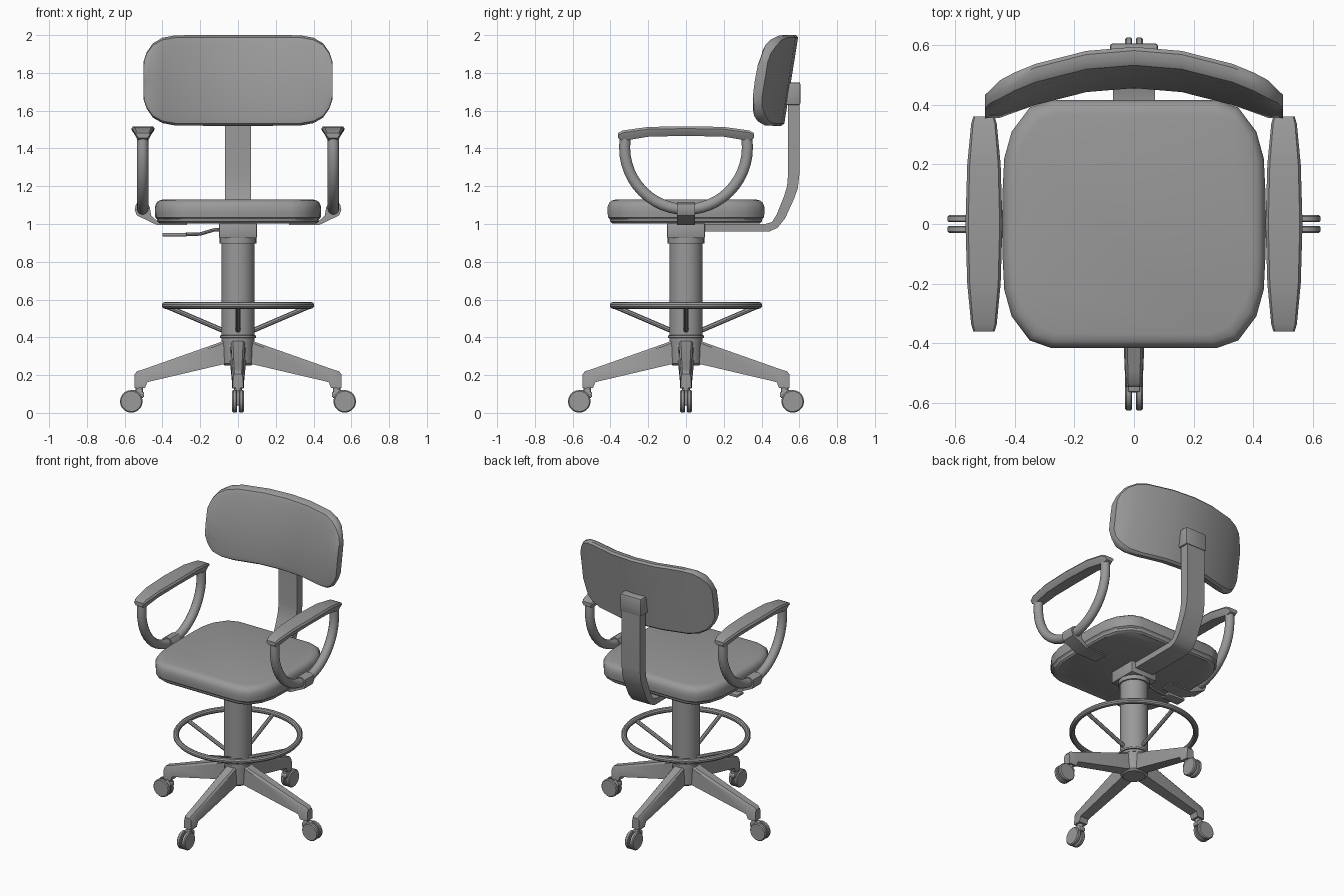
import bpy, bmesh, math
from mathutils import Vector, Matrix

cube = bpy.data.objects.get("Cube")
if cube:
    bpy.data.objects.remove(cube, do_unlink=True)

grey = bpy.data.materials.new("mid grey")
grey.use_nodes = True
colour = (0.32, 0.32, 0.32, 1)
grey.diffuse_color = colour
for node in grey.node_tree.nodes:
    if node.type == 'BSDF_PRINCIPLED':
        node.inputs["Base Color"].default_value = colour


def finish(bm, name, bevel=0.0, matrix=None):
    """Turn a bmesh into a smooth-by-angle object."""
    bmesh.ops.recalc_face_normals(bm, faces=bm.faces)
    if bevel:
        sharp = [e for e in bm.edges if e.calc_face_angle(0) > 0.6]
        bmesh.ops.bevel(bm, geom=sharp, offset=bevel, segments=2,
                        profile=0.5, affect='EDGES', clamp_overlap=True)
    if matrix:
        bm.transform(matrix)
    mesh = bpy.data.meshes.new(name)
    bm.to_mesh(mesh)
    bm.free()
    mesh.materials.append(grey)
    mesh.shade_smooth()
    mesh.set_sharp_from_angle(angle=math.radians(35))
    obj = bpy.data.objects.new(name, mesh)
    bpy.context.collection.objects.link(obj)
    return obj


def loft(name, rings, bevel=0.0, matrix=None, closed=False):
    """Skin a list of equal-sized rings of points."""
    bm = bmesh.new()
    loops = [[bm.verts.new(p) for p in ring] for ring in rings]
    pairs = list(zip(loops, loops[1:]))
    if closed:
        pairs.append((loops[-1], loops[0]))
    else:
        bm.faces.new(loops[0])
        bm.faces.new(loops[-1])
    n = len(loops[0])
    for a, b in pairs:
        for i in range(n):
            j = (i + 1) % n
            bm.faces.new((a[i], a[j], b[j], b[i]))
    return finish(bm, name, bevel, matrix)


def box(name, x, y, z, bevel=0.0, matrix=None):
    rings = [[(x[0], y[0], h), (x[1], y[0], h), (x[1], y[1], h), (x[0], y[1], h)] for h in z]
    return loft(name, rings, bevel, matrix)


def lathe(name, profile, sides=32, matrix=None):
    """Stack circles given as (radius, height)."""
    angles = [math.tau * i / sides for i in range(sides)]
    rings = [[(r * math.cos(a), r * math.sin(a), z) for a in angles] for r, z in profile]
    return loft(name, rings, matrix=matrix)


def tube(name, path, radius, sides=12, side_axis=(0, 1, 0), closed=False, matrix=None):
    """Round bar along a planar path; side_axis is the normal of its plane."""
    pts = [Vector(p) for p in path]
    side = Vector(side_axis)
    rings = []
    for i, p in enumerate(pts):
        if closed:
            t = pts[(i + 1) % len(pts)] - pts[i - 1]
        else:
            t = pts[min(i + 1, len(pts) - 1)] - pts[max(i - 1, 0)]
        up = t.normalized().cross(side)
        rings.append([p + radius * (math.cos(a) * side + math.sin(a) * up)
                      for a in (math.tau * k / sides for k in range(sides))])
    return loft(name, rings, closed=closed, matrix=matrix)


# Seat: padded cushion over a thin pan
quarter = [(0.44, 0.12), (0.435, 0.22), (0.41, 0.31), (0.35, 0.39), (0.28, 0.415)]
outline = (quarter + [(-x, y) for x, y in reversed(quarter)]
           + [(-x, -y) for x, y in quarter] + [(x, -y) for x, y in reversed(quarter)])


def seat_rings(levels):
    return [[(x * (1 - d / 0.44), y * (1 - d / 0.415), z) for x, y in outline]
            for z, d in levels]


loft("seat_cushion", seat_rings([(1.025, 0.012), (1.035, 0.002), (1.06, 0), (1.09, 0),
                                 (1.112, 0.008), (1.124, 0.022), (1.13, 0.045)]))
loft("seat_pan", seat_rings([(1.003, 0.025), (1.012, 0.014), (1.03, 0.01)]))

# Backrest: curved pad lofted sideways, leaning back
stations = [(0.16, 0.24), (0.33, 0.239), (0.4, 0.226), (0.45, 0.197), (0.483, 0.15), (0.5, 0.1)]
stations = [(-x, h) for x, h in reversed(stations)] + [(0, 0.24)] + stations
section = [(-0.2, -1), (-0.75, -0.95), (-1, -0.82), (-1.1, 0), (-1, 0.82), (-0.75, 0.95),
           (-0.2, 1), (0.6, 1), (1, 0.95), (1, 0), (1, -0.95), (0.6, -1)]
rings = []
for x, h in stations:
    thick = 0.035 if abs(x) < 0.47 else 0.025
    rings.append([(x, 0.522 + 0.16 * h * v - 0.52 * x * x + thick * u, 1.76 + h * v)
                  for u, v in section])
loft("backrest", rings)

# Bent back support strip and its socket
outer = [(0.08, 0.96), (0.44, 0.96), (0.485, 0.98), (0.525, 1.03), (0.575, 1.14),
         (0.592, 1.19), (0.6, 1.26), (0.6, 1.7)]
inner = [(0.08, 1), (0.42, 1), (0.455, 1.01), (0.48, 1.05), (0.52, 1.15),
         (0.535, 1.2), (0.54, 1.26), (0.54, 1.7)]
strip = [[(-0.07, *o), (0.07, *o), (0.07, *i), (-0.07, *i)] for o, i in zip(outer, inner)]
loft("back_support", strip)
box("back_socket", (-0.08, 0.08), (0.52, 0.605), (1.63, 1.75), 0.008)

# Armrests, mirrored left and right
pad_rows = [(-0.36, 0.036, 1.455, 1.482), (-0.335, 0.043, 1.44, 1.495), (-0.2, 0.056, 1.462, 1.514),
            (0, 0.062, 1.467, 1.517)]
pad_rows += [(-y, w, lo, hi) for y, w, lo, hi in reversed(pad_rows[:-1])]
for label, s in (("left", 1), ("right", -1)):
    rings = []
    for y, w, lo, hi in pad_rows:
        mid = lo + 0.55 * (hi - lo)
        shape = [(-0.62, lo), (0.62, lo), (0.95, mid), (1, hi - 0.012), (0.85, hi),
                 (-0.85, hi), (-1, hi - 0.012), (-0.95, mid)]
        rings.append([(s * (0.503 + w * u), y, z) for u, z in shape])
    loft(label + "_arm_pad", rings)
    arc = [math.pi * (1 + i / 24) for i in range(25)]
    hoop = [(s * 0.505, 0.325 * math.cos(a), 1.405 + 0.328 * math.sin(a)) for a in arc]
    hoop = [(s * 0.505, -0.322, 1.465)] + hoop + [(s * 0.505, 0.322, 1.465)]
    tube(label + "_arm_hoop", hoop, 0.03, 14, (1, 0, 0))
    clasp = [(0.27, 0.995), (0.43, 0.995), (0.535, 1.045), (0.547, 1.075), (0.54, 1.105),
             (0.52, 1.117), (0.485, 1.115), (0.467, 1.09), (0.46, 1.045), (0.425, 1.013), (0.27, 1.01)]
    loft(label + "_arm_bracket", [[(s * x, y, z) for x, z in clasp] for y in (-0.047, 0.047)])

# Tilt mechanism, lever and gas column
box("mechanism_box", (-0.1, 0.1), (-0.1, 0.1), (0.925, 1.005), 0.006)
tube("lever_rod", [(-0.08, -0.02, 0.972), (-0.13, -0.02, 0.968), (-0.2, -0.02, 0.947),
                   (-0.3, -0.02, 0.944)], 0.009, 8)
box("lever_paddle", (-0.4, -0.27), (-0.055, 0.015), (0.934, 0.953), 0.005)
lathe("column", [(0.088, 0.38), (0.088, 0.897), (0.097, 0.897), (0.097, 0.93)])
lathe("column_collar", [(0.08, 0.395), (0.096, 0.398), (0.096, 0.41), (0.08, 0.413)])
lathe("base_hub", [(0.07, 0.25), (0.083, 0.262), (0.086, 0.4)])

# Foot ring
circle = [math.tau * i / 64 for i in range(64)]
tube("foot_ring", [(0.386 * math.cos(a), 0.386 * math.sin(a), 0.569) for a in circle],
     0.018, 10, (0, 0, 1), closed=True)

# Four spokes, legs and casters
leg_rows = [(0.06, 0.262, 0.392, 0.042), (0.1, 0.252, 0.372, 0.041), (0.48, 0.163, 0.238, 0.032),
            (0.492, 0.132, 0.234, 0.031), (0.535, 0.13, 0.22, 0.03), (0.547, 0.132, 0.205, 0.028)]
for k, label in enumerate(("left", "back", "right", "front")):
    turn = Matrix.Rotation(k * math.pi / 2, 4, 'Z')
    tube(label + "_ring_spoke", [(0.07, 0, 0.432), (0.375, 0, 0.563)], 0.013, 8, matrix=turn)
    rings = [[(x, -w, lo), (x, w, lo), (x, w * 0.9, hi - 0.012), (x, w * 0.65, hi),
              (x, -w * 0.65, hi), (x, -w * 0.9, hi - 0.012)] for x, lo, hi, w in leg_rows]
    loft(label + "_leg", rings, matrix=turn)
    lathe(label + "_caster_stem", [(0.02, 0.08), (0.02, 0.135)], 12,
          turn @ Matrix.Translation((0.522, 0, 0)))
    hood = [(0.565, 0.09), (0.563, 0.122), (0.515, 0.122), (0.497, 0.105), (0.497, 0.085),
            (0.515, 0.078), (0.54, 0.04), (0.565, 0.04)]
    loft(label + "_caster_hood", [[(x, y, z) for x, z in hood] for y in (-0.02, 0.02)],
         0.003, turn)
    for side, s in (("near", -1), ("far", 1)):
        axle = turn @ Matrix.Translation((0.565, 0, 0.061)) @ Matrix.Rotation(-s * math.pi / 2, 4, 'X')
        lathe(label + "_" + side + "_wheel",
              [(0.055, 0.006), (0.06, 0.01), (0.06, 0.025), (0.054, 0.031)], 20, axle)
